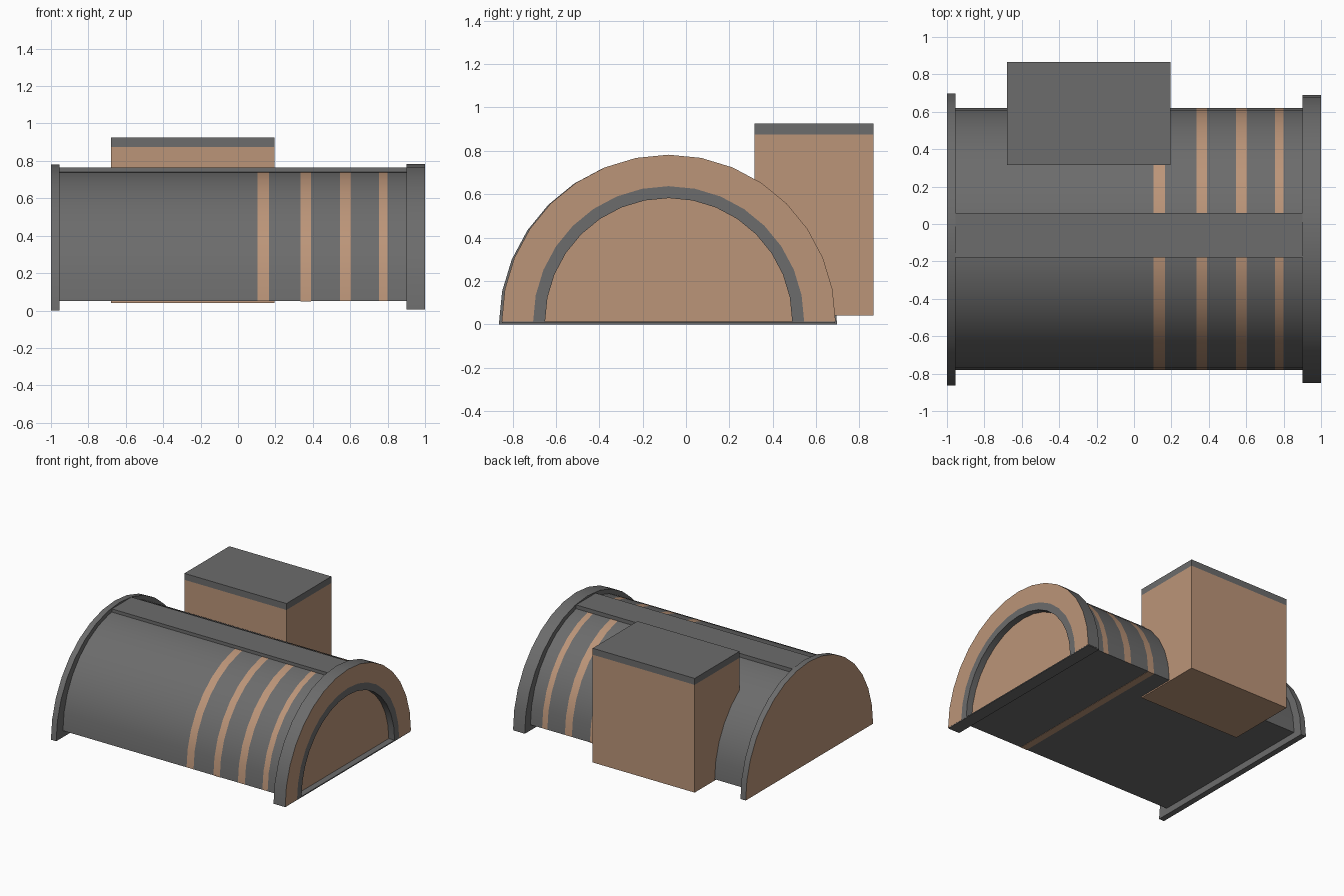
import bpy, bmesh, math

if "Cube" in bpy.data.objects:
    bpy.data.objects.remove(bpy.data.objects["Cube"])

def material(name, rgb):
    m = bpy.data.materials.new(name)
    m.diffuse_color = (*rgb, 1)
    m.use_nodes = True
    m.node_tree.nodes["Principled BSDF"].inputs["Base Color"].default_value = m.diffuse_color
    return m

GREY = material("grey", (0.15, 0.15, 0.15))
TAN = material("tan", (0.50, 0.30, 0.19))
SEG = 16

def finish(name, bm, smooth=False):
    bmesh.ops.remove_doubles(bm, verts=bm.verts, dist=1e-5)
    bmesh.ops.recalc_face_normals(bm, faces=bm.faces)
    me = bpy.data.meshes.new(name)
    bm.to_mesh(me)
    bm.free()
    me.materials.append(GREY)
    me.materials.append(TAN)
    ob = bpy.data.objects.new(name, me)
    bpy.context.collection.objects.link(ob)
    if smooth:
        bpy.ops.object.select_all(action='DESELECT')
        ob.select_set(True)
        bpy.context.view_layer.objects.active = ob
        bpy.ops.object.shade_smooth_by_angle(angle=math.radians(30))
    return ob

def half_lathe(name, profile, cy, cz):
    """Half revolve about x; profile = (x, radius, material of band to next point)."""
    bm = bmesh.new()
    cols = []
    for i in range(SEG + 1):
        a = math.pi * i / SEG
        cols.append([bm.verts.new((x, cy + r * math.cos(a), cz + r * math.sin(a)))
                     for x, r, _ in profile])
    for c, d in zip(cols, cols[1:]):
        for j in range(len(profile) - 1):
            f = bm.faces.new((c[j], c[j + 1], d[j + 1], d[j]))
            f.material_index = profile[j][2]
    bm.faces.new(cols[0])      # flat underside, both halves
    bm.faces.new(cols[-1])
    return finish(name, bm, True)

def box(name, x0, x1, y0, y1, z0, z1, mat=0):
    bm = bmesh.new()
    bmesh.ops.create_cube(bm, size=1)
    for v in bm.verts:
        v.co = (x1 if v.co.x > 0 else x0, y1 if v.co.y > 0 else y0,
                z1 if v.co.z > 0 else z0)
    for f in bm.faces:
        f.material_index = mat
    return finish(name, bm)

# Arched shell with four painted bands
bands = [(0.105, 0.165), (0.335, 0.39), (0.545, 0.605), (0.755, 0.80)]
prof = [(-0.96, 0, 0), (-0.96, 0.70, 0)]
for a, b in bands:
    prof += [(a, 0.70, 1), (b, 0.70, 0)]
prof += [(0.91, 0.70, 0), (0.91, 0, 0)]
half_lathe("arched_shell", prof, -0.08, 0.05)
box("underside_band", 0.335, 0.39, -0.78, 0.62, 0.048, 0.055, 1)

# Raised strip along the ridge
box("ridge_strip", -0.96, 0.91, -0.18, 0.06, 0.70, 0.765)

# Rear end wall, tan outside
half_lathe("rear_end_wall", [(-1, 0, 1), (-1, 0.78, 0), (-0.955, 0.78, 0), (-0.955, 0, 0)],
           -0.083, 0.0)

# Front end wall with grey door frame and recessed tan door
half_lathe("door_end_wall",
           [(0.90, 0, 0), (0.90, 0.77, 0), (1, 0.77, 1), (1, 0.625, 0),
            (1, 0.57, 0), (0.95, 0.57, 1), (0.95, 0, 0)], -0.08, 0.012)
box("door_sill", 0.90, 0.999, -0.848, 0.688, 0.006, 0.014)

# Side annex with flat roof
box("annex", -0.68, 0.195, 0.315, 0.865, 0.04, 0.875, 1)
box("annex_roof", -0.68, 0.195, 0.315, 0.865, 0.875, 0.925)
